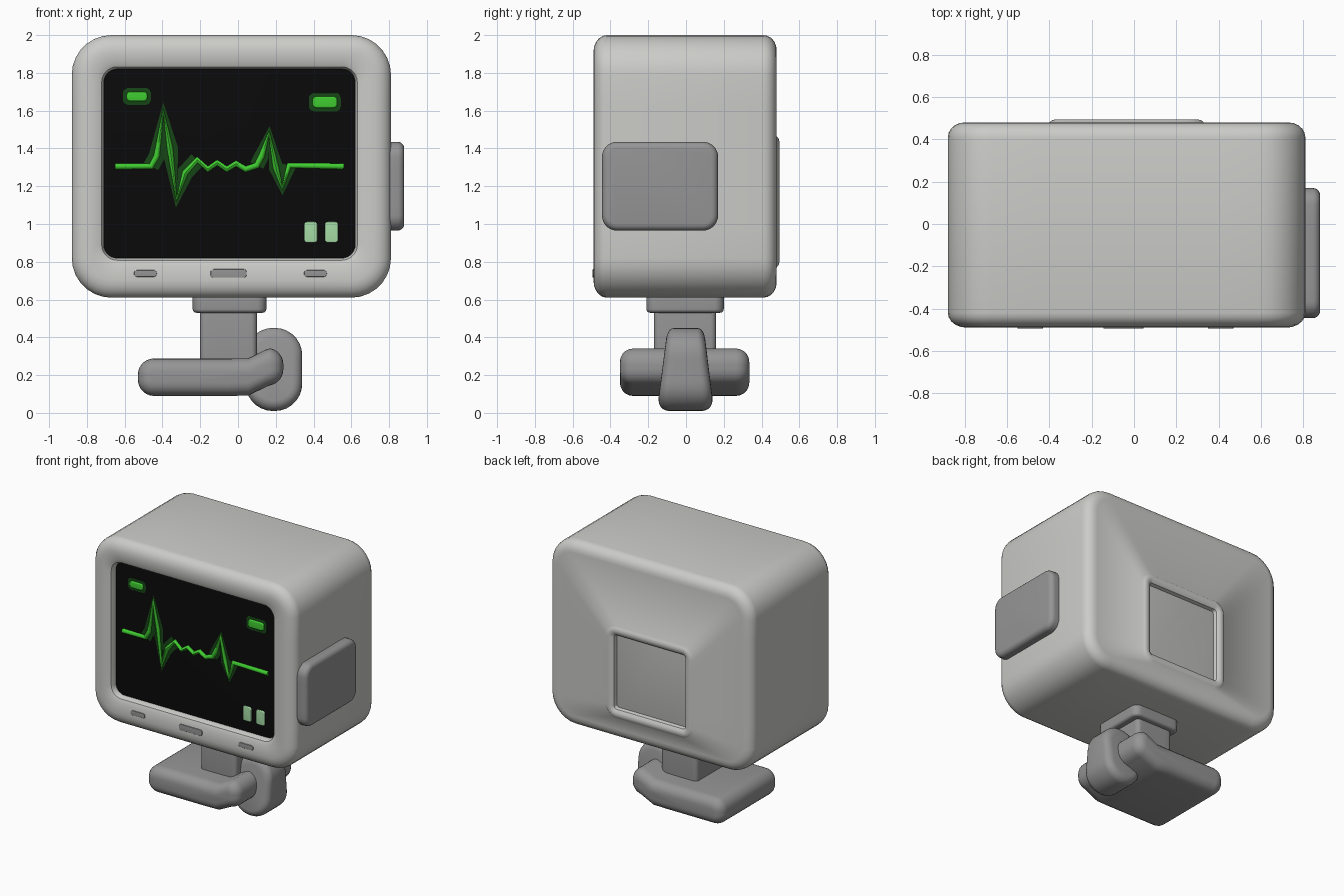
import bpy, bmesh, math

cube = bpy.data.objects.get("Cube")
if cube:
    bpy.data.objects.remove(cube, do_unlink=True)


def material(name, r, g, b):
    m = bpy.data.materials.new(name)
    m.use_nodes = True
    m.diffuse_color = (r, g, b, 1)
    m.node_tree.nodes["Principled BSDF"].inputs["Base Color"].default_value = (r, g, b, 1)
    return m


SHELL = material("light_grey_shell", 0.60, 0.60, 0.58)
GREY = material("mid_grey", 0.30, 0.30, 0.30)
PANEL = material("back_panel_grey", 0.50, 0.50, 0.49)
BLACK = material("screen_black", 0.003, 0.003, 0.003)
GREEN = material("bright_green", 0.05, 0.60, 0.03)
GLOW = material("dark_green_glow", 0.008, 0.06, 0.008)
PALE = material("pale_green", 0.38, 0.72, 0.38)


def outline(rect, r, inset=0):
    """Rounded rectangle as a list of points, straights subdivided."""
    x0, x1, z0, z1 = rect
    x0, x1, z0, z1 = x0 + inset, x1 - inset, z0 + inset, z1 - inset
    r = max(r - inset, 0.004)
    centres = [(x1 - r, z1 - r), (x0 + r, z1 - r), (x0 + r, z0 + r), (x1 - r, z0 + r)]
    arcs = []
    for i, (cx, cz) in enumerate(centres):
        angles = [math.pi / 2 * (i + k / 7) for k in range(8)]
        arcs.append([(cx + r * math.cos(a), cz + r * math.sin(a)) for a in angles])
    pts = []
    for i, arc in enumerate(arcs):
        pts += arc
        a, b = arc[-1], arcs[(i + 1) % 4][0]
        pts += [(a[0] + (b[0] - a[0]) * t / 6, a[1] + (b[1] - a[1]) * t / 6) for t in range(1, 6)]
    return pts


def smooth(ob):
    bpy.ops.object.select_all(action='DESELECT')
    ob.select_set(True)
    bpy.context.view_layer.objects.active = ob
    bpy.ops.object.shade_smooth_by_angle(angle=math.radians(40))


def loft(name, mat, rings, axis='y', warp=None):
    """Skin a stack of (outline, depth) rings along an axis and cap it."""
    place = {'x': lambda u, v, d: (d, u, v),
             'y': lambda u, v, d: (u, d, v),
             'z': lambda u, v, d: (u, v, d)}[axis]
    bm = bmesh.new()
    loops = [[bm.verts.new(place(u, v, d)) for u, v in pts] for pts, d in rings]
    n = len(loops[0])
    for a, b in zip(loops, loops[1:]):
        for i in range(n):
            j = (i + 1) % n
            bm.faces.new((a[i], a[j], b[j], b[i]))
    bm.faces.new(loops[0])
    bm.faces.new(loops[-1])
    if warp:
        for v in bm.verts:
            warp(v.co)
    bmesh.ops.recalc_face_normals(bm, faces=bm.faces)
    mesh = bpy.data.meshes.new(name)
    bm.to_mesh(mesh)
    bm.free()
    mesh.materials.append(mat)
    ob = bpy.data.objects.new(name, mesh)
    bpy.context.collection.objects.link(ob)
    smooth(ob)
    return ob


def edge(rect, r, d, width, depth, steps=5):
    """Rings of a rounded edge, going from the flat end at d to the side wall."""
    rings = []
    for k in range(steps + 1):
        a = math.pi / 2 * k / steps
        rings.append((outline(rect, r, width * (1 - math.sin(a))), d + depth * (1 - math.cos(a))))
    return rings


def pad(name, mat, rect, r, d0, d1, b, axis='y', warp=None):
    """Rounded block between two depths."""
    rings = edge(rect, r, d0, b, b) + edge(rect, r, d1, b, -b)[::-1]
    return loft(name, mat, rings, axis, warp)


def around(x, z, w, h):
    return (x - w / 2, x + w / 2, z - h / 2, z + h / 2)


# Housing: screen recess, front lip, outer shell, back frame and its recess
body = (-0.88, 0.81, 0.61, 2.0)
opening = (-0.71, 0.62, 0.82, 1.82)
hatch = (-0.40, 0.33, 0.77, 1.465)
rings = [(outline(opening, 0.07), -0.42), (outline(opening, 0.07), -0.45),
         (outline(opening, 0.07, -0.012), -0.475), (outline(opening, 0.07, -0.04), -0.487)]
rings += edge(body, 0.21, -0.49, 0.09, 0.07) + edge(body, 0.21, 0.48, 0.08, -0.07)[::-1]
rings += [(outline(hatch, 0.09, i), y) for i, y in
          ((0, 0.48), (0.012, 0.49), (0.03, 0.495), (0.05, 0.493), (0.068, 0.48), (0.075, 0.45))]
loft("housing", SHELL, rings)
pad("back_hatch_panel", PANEL, (-0.33, 0.26, 0.84, 1.395), 0.03, 0.445, 0.454, 0.002)

# Screen
pad("screen", BLACK, (-0.715, 0.625, 0.815, 1.825), 0.07, -0.435, -0.427, 0.002)


# Heartbeat trace and its glow
def tube(name, mat, pts, radius, flat, y):
    cu = bpy.data.curves.new(name, 'CURVE')
    cu.dimensions = '3D'
    cu.bevel_depth = radius
    cu.bevel_resolution = 3
    cu.use_fill_caps = True
    sp = cu.splines.new('POLY')
    sp.points.add(len(pts) - 1)
    for p, (x, z) in zip(sp.points, pts):
        p.co = (x, 0, z, 1)
    ob = bpy.data.objects.new(name, cu)
    bpy.context.collection.objects.link(ob)
    cu.materials.append(mat)
    bpy.ops.object.select_all(action='DESELECT')
    ob.select_set(True)
    bpy.context.view_layer.objects.active = ob
    bpy.ops.object.convert(target='MESH')
    ob = bpy.context.view_layer.objects.active
    for v in ob.data.vertices:
        v.co.y = v.co.y * flat + y
    smooth(ob)


trace = [(-0.65, 1.305), (-0.46, 1.305), (-0.43, 1.36), (-0.395, 1.60), (-0.36, 1.40),
         (-0.325, 1.13), (-0.28, 1.27), (-0.215, 1.34), (-0.16, 1.29), (-0.11, 1.325),
         (-0.06, 1.29), (-0.01, 1.32), (0.04, 1.29), (0.10, 1.31), (0.125, 1.36),
         (0.165, 1.48), (0.20, 1.30), (0.235, 1.19), (0.27, 1.31), (0.56, 1.305)]
tube("heartbeat_trace", GREEN, trace, 0.017, 1, -0.438)
tube("large_beat_glow", GLOW, trace[1:8], 0.045, 0.06, -0.436)
tube("small_beat_glow", GLOW, trace[13:19], 0.04, 0.06, -0.436)

# Screen indicators
for side, x, z, w, h in (("right", -0.535, 1.675, 0.11, 0.05), ("left", 0.46, 1.645, 0.13, 0.06)):
    pad(side + "_indicator_glow", GLOW, around(x, z, w + 0.04, h + 0.04), 0.03, -0.438, -0.434, 0.001)
    pad(side + "_indicator", GREEN, around(x, z, w, h), 0.02, -0.45, -0.43, 0.008)
for i, x in enumerate((0.385, 0.495)):
    pad(f"pale_tile_{i + 1}", PALE, around(x, 0.957, 0.07, 0.11), 0.015, -0.447, -0.43, 0.006)

# Slots under the screen
for name, x, w, h in (("right", -0.49, 0.12, 0.035), ("middle", -0.05, 0.19, 0.045), ("left", 0.41, 0.12, 0.035)):
    pad(name + "_slot", GREY, around(x, 0.738, w, h), 0.015, -0.494, -0.485, 0.003)

# Side module
pad("side_module", GREY, (-0.445, 0.17, 0.965, 1.435), 0.08, 0.77, 0.88, 0.035, 'x')

# Stand
pad("neck_collar", GREY, (-0.24, 0.15, -0.21, 0.20), 0.05, 0.53, 0.64, 0.02, 'z')
pad("neck", GREY, (-0.20, 0.10, -0.17, 0.16), 0.03, 0.2, 0.56, 0.01, 'z')


def lift_end(co):
    t = min(max((co.x - 0.04) / 0.14, 0), 1)
    co.z += 0.055 * t * t * (3 - 2 * t)


def narrow_top(co):
    co.y *= 1 - 0.3 * min(max((co.z - 0.08) / 0.34, 0), 1)


pad("foot", GREY, (-0.53, 0.24, 0.09, 0.288), 0.085, -0.35, 0.335, 0.07, warp=lift_end)
pad("hook", GREY, (0.04, 0.34, 0.01, 0.45), 0.145, -0.145, 0.14, 0.055, warp=narrow_top)
